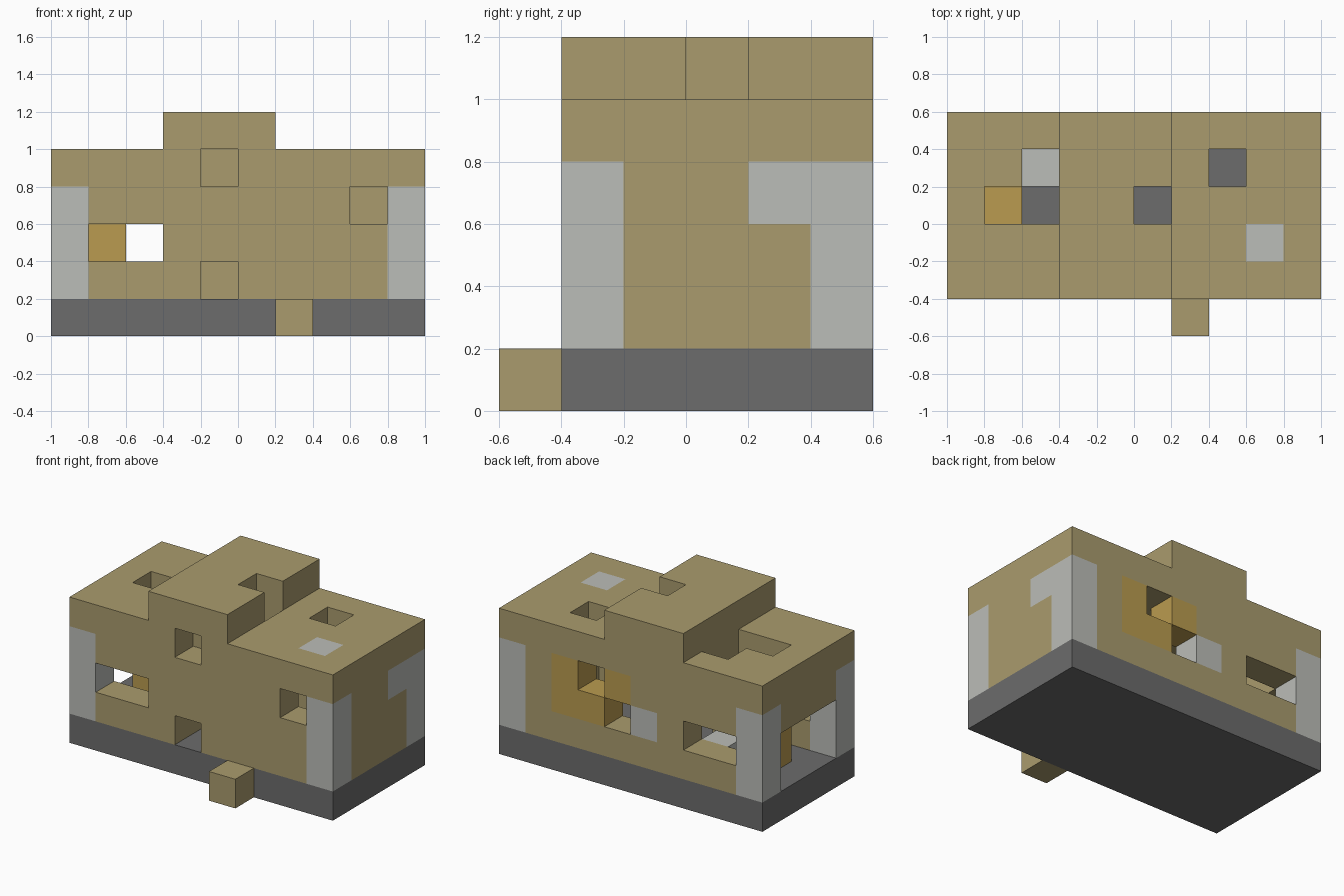
import bpy
import bmesh
from itertools import product
from mathutils import Vector

# Remove the default cube only
default_cube = bpy.data.objects.get("Cube")
if default_cube:
    bpy.data.objects.remove(default_cube, do_unlink=True)

UNIT = 0.2
ORIGIN = Vector((-1.0, -0.4, 0.0))


def make_material(name, rgb):
    mat = bpy.data.materials.new(name)
    mat.use_nodes = True
    color = (*rgb, 1.0)
    mat.diffuse_color = color
    bsdf = mat.node_tree.nodes["Principled BSDF"]
    bsdf.inputs["Base Color"].default_value = color
    bsdf.inputs["Roughness"].default_value = 0.9
    return mat


sand = make_material("sandstone", (0.40, 0.33, 0.155))
pale = make_material("pale stone", (0.50, 0.51, 0.48))
dark = make_material("dark stone", (0.15, 0.15, 0.15))
gold = make_material("golden brick", (0.49, 0.33, 0.08))

owner = {}      # grid cell -> part name
part_colors = {}


def cells(xs, ys, zs):
    """All grid cells in a block; each range is inclusive."""
    spans = [range(a, b + 1) for a, b in (xs, ys, zs)]
    return product(*spans)


def fill(part, material, xs, ys, zs):
    part_colors[part] = material
    for cell in cells(xs, ys, zs):
        owner[cell] = part


def carve(xs, ys, zs):
    for cell in cells(xs, ys, zs):
        owner.pop(cell, None)


LENGTH, DEPTH, WALL = (0, 9), (0, 4), (1, 3)

# Floor slab and doorstep
fill("floor_slab", dark, LENGTH, DEPTH, (0, 0))
fill("doorstep", sand, (6, 6), (-1, -1), (0, 0))

# Four walls round a hollow room
for side, row in (("front", 0), ("back", 4)):
    fill(side + "_wall", sand, LENGTH, (row, row), WALL)
for side, column in (("right", 0), ("left", 9)):
    fill(side + "_wall", sand, (column, column), (1, 3), WALL)

# Corner pillars
for side, column in (("right", 0), ("left", 9)):
    for end, row in (("front", 0), ("back", 4)):
        fill(f"{end}_{side}_pillar", pale, (column, column), (row, row), WALL)

# Flat roof with a raised middle
fill("roof", sand, LENGTH, DEPTH, (4, 4))
fill("raised_roof", sand, (3, 5), DEPTH, (5, 5))

# Patches of other stone
fill("back_gold_panel", gold, (5, 7), (4, 4), (2, 3))
fill("back_pale_block", pale, (4, 4), (4, 4), (2, 2))
fill("left_wall_pale_block", pale, (9, 9), (3, 3), (3, 3))
fill("roof_pale_block", pale, (8, 8), (1, 1), (4, 4))

# Blocks inside the room
fill("inner_gold_post", gold, (1, 1), (2, 2), (1, 2))
fill("inner_pale_block", pale, (2, 2), (3, 3), (1, 1))
fill("inner_sand_block", sand, (3, 3), (1, 1), (1, 1))

# Windows and gaps in the front and back walls
for row in (0, 4):
    carve((1, 2), (row, row), (2, 2))
for column, level in ((4, 1), (4, 4), (8, 3)):
    carve((column, column), (0, 0), (level, level))
for column, level in ((6, 3), (5, 2)):
    carve((column, column), (4, 4), (level, level))

# Side doorway and roof holes
carve((0, 0), (1, 3), (1, 2))
carve((1, 2), (2, 2), (4, 4))
carve((2, 2), (3, 3), (4, 4))
carve((7, 7), (3, 3), (4, 4))
carve((5, 5), (2, 2), (4, 5))


def add_open_faces(bm, cell):
    """Add the cell's faces that no other cell covers."""
    for axis, step in product(range(3), (0, 1)):
        neighbour = list(cell)
        neighbour[axis] += 1 if step else -1
        if tuple(neighbour) in owner:
            continue
        u, v = (axis + 1) % 3, (axis + 2) % 3
        corners = []
        for du, dv in ((0, 0), (1, 0), (1, 1), (0, 1)):
            point = Vector(cell)
            point[axis] += step
            point[u] += du
            point[v] += dv
            corners.append(bm.verts.new(ORIGIN + point * UNIT))
        bm.faces.new(corners if step else corners[::-1])


for part, material in part_colors.items():
    bm = bmesh.new()
    for cell, name in owner.items():
        if name == part:
            add_open_faces(bm, cell)
    bmesh.ops.remove_doubles(bm, verts=bm.verts[:], dist=UNIT / 100)
    mesh = bpy.data.meshes.new(part)
    bm.to_mesh(mesh)
    bm.free()
    mesh.materials.append(material)
    bpy.context.collection.objects.link(bpy.data.objects.new(part, mesh))
